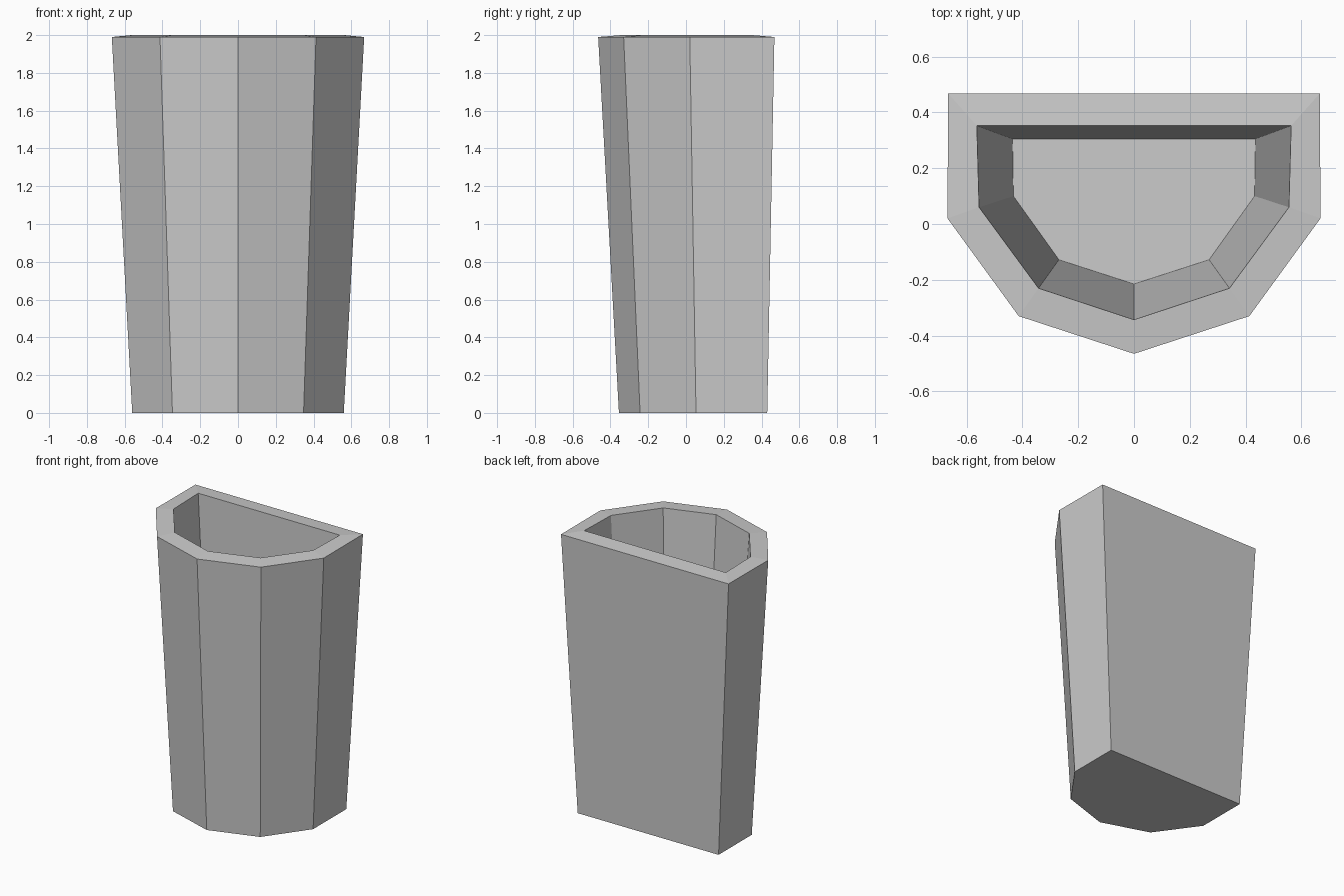
import bpy, bmesh

if "Cube" in bpy.data.objects:
    bpy.data.objects.remove(bpy.data.objects["Cube"])

# Half outlines, from the back corner round to the front point
OUTER_BOTTOM = [(0.56, 0.43), (0.56, 0.053), (0.347, -0.243), (0, -0.355)]
OUTER_RIM = [(0.666, 0.468), (0.668, 0.02), (0.413, -0.33), (0, -0.465)]
INNER_RIM = [(0.563, 0.352), (0.555, 0.06), (0.342, -0.23), (0, -0.343)]
INNER_FLOOR = [(0.435, 0.305), (0.432, 0.1), (0.269, -0.128), (0, -0.215)]

bm = bmesh.new()


def ring(half, z):
    """Mirror a half outline across x = 0 into a closed ring."""
    full = half + [(-x, y) for x, y in reversed(half[:-1])]
    return [bm.verts.new((x, y, z)) for x, y in full]


# Outer wall, sloping rim, inner wall
rings = [ring(OUTER_BOTTOM, 0), ring(OUTER_RIM, 1.99),
         ring(INNER_RIM, 2.0), ring(INNER_FLOOR, 0.12)]
for a, b in zip(rings, rings[1:]):
    for i in range(len(a)):
        j = (i + 1) % len(a)
        bm.faces.new((a[i], a[j], b[j], b[i]))

# Underside and inner floor
bm.faces.new(rings[0])
bm.faces.new(rings[-1])
bmesh.ops.recalc_face_normals(bm, faces=bm.faces)

mesh = bpy.data.meshes.new("wall_planter")
bm.to_mesh(mesh)
bm.free()
planter = bpy.data.objects.new("wall_planter", mesh)
bpy.context.collection.objects.link(planter)
